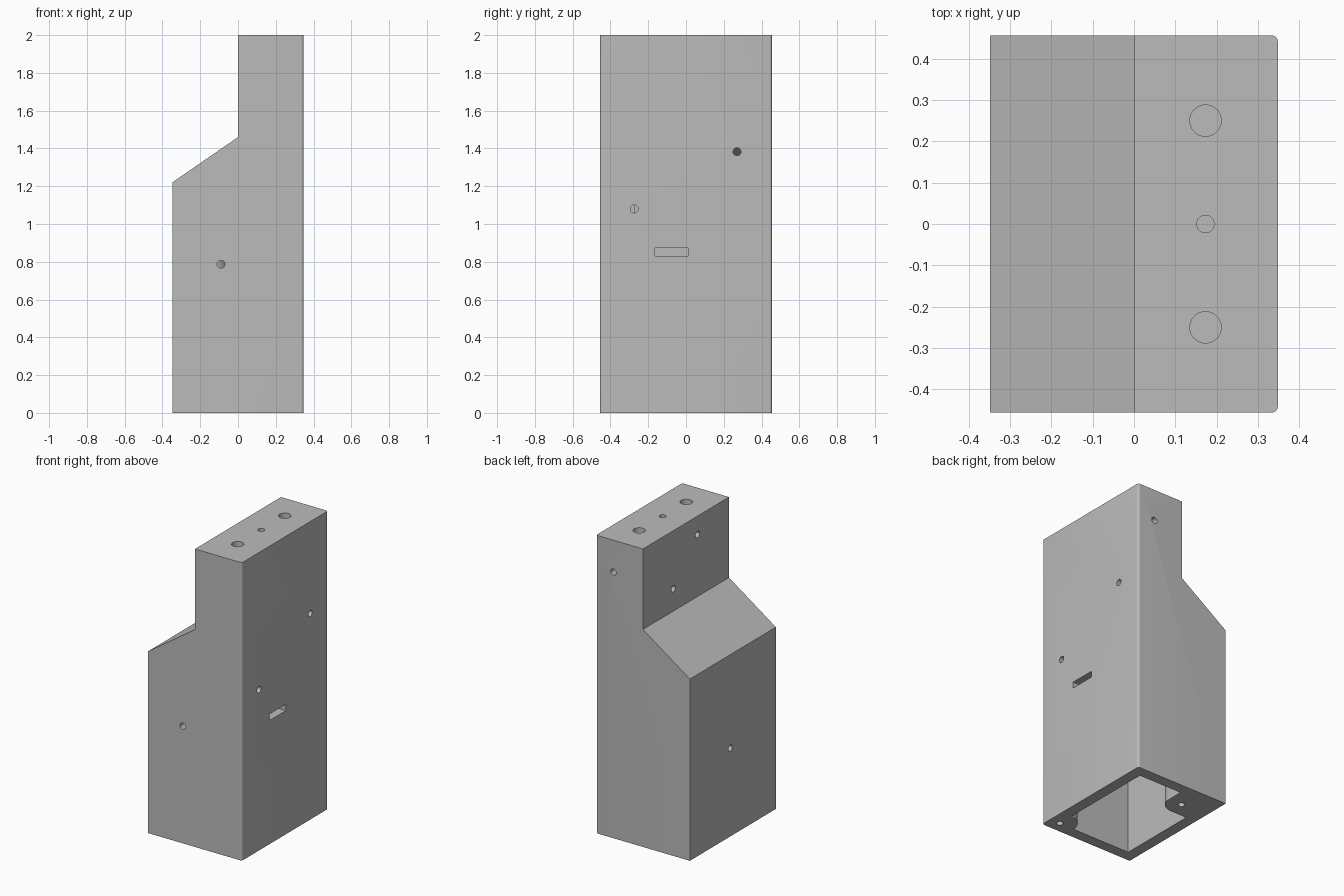
import bpy, bmesh
from math import sin, cos, pi, radians
from mathutils import Vector

cube = bpy.data.objects.get("Cube")
if cube:
    bpy.data.objects.remove(cube, do_unlink=True)

grey = bpy.data.materials.new("plain_grey")
grey.use_nodes = True
grey.diffuse_color = (0.5, 0.5, 0.5, 1)
grey.node_tree.nodes["Principled BSDF"].inputs["Base Color"].default_value = (0.5, 0.5, 0.5, 1)

HALF_X, HALF_Y, TOP, WALL = 0.348, 0.456, 2.0, 0.075
IN_X, IN_Y = HALF_X - WALL, HALF_Y - WALL


def prism(name, points, direction):
    """Extrude a flat outline of 3D points along a direction."""
    bm = bmesh.new()
    face = bm.faces.new([bm.verts.new(p) for p in points])
    new = bmesh.ops.extrude_face_region(bm, geom=[face])["geom"]
    verts = [v for v in new if isinstance(v, bmesh.types.BMVert)]
    bmesh.ops.translate(bm, verts=verts, vec=Vector(direction))
    bmesh.ops.recalc_face_normals(bm, faces=bm.faces)
    mesh = bpy.data.meshes.new(name)
    bm.to_mesh(mesh)
    bm.free()
    mesh.materials.append(grey)
    obj = bpy.data.objects.new(name, mesh)
    bpy.context.collection.objects.link(obj)
    return obj


def side_profile(name, xz, half_y):
    return prism(name, [(x, -half_y, z) for x, z in xz], (0, 2 * half_y, 0))


def drill(name, centre, axis, radius, depth):
    """Round cutter starting just outside the surface and going along axis."""
    axis = Vector(axis)
    u = axis.orthogonal().normalized()
    v = axis.cross(u)
    start = Vector(centre) - axis * 0.02
    ring = [start + radius * (u * cos(2 * pi * i / 32) + v * sin(2 * pi * i / 32))
            for i in range(32)]
    return prism(name, ring, axis * (depth + 0.02))


def cut(target, cutter):
    """Subtract a cutter from the target, then discard the cutter."""
    cutter.hide_render = True
    mod = target.modifiers.new("cut", 'BOOLEAN')
    mod.operation = 'DIFFERENCE'
    mod.solver = 'EXACT'
    mod.object = cutter
    bpy.context.view_layer.objects.active = target
    bpy.ops.object.modifier_apply(modifier=mod.name)
    bpy.data.objects.remove(cutter, do_unlink=True)


# Outer shell with a narrow neck and a sloped shoulder
housing = side_profile("housing", [(-HALF_X, 0), (HALF_X, 0), (HALF_X, TOP),
                                   (0, TOP), (0, 1.46), (-HALF_X, 1.22)], HALF_Y)

# Rounded upright edges on the +x side
bm = bmesh.new()
bm.from_mesh(housing.data)
edges = [e for e in bm.edges if all(v.co.x > HALF_X - 0.01 for v in e.verts)
         and abs(e.verts[0].co.z - e.verts[1].co.z) > 1]
bmesh.ops.bevel(bm, geom=edges, offset=0.015, segments=6, profile=0.5, affect='EDGES')
bm.to_mesh(housing.data)
bm.free()

# Cavity, open at the bottom, with two corner screw columns left standing
cavity = side_profile("cavity_cutter", [(-IN_X, -0.05), (IN_X, -0.05), (IN_X, TOP - WALL),
                                        (WALL, TOP - WALL), (WALL, 1.42),
                                        (-IN_X, 1.18)], IN_Y)
cut(cavity, drill("round_column", (IN_X, -IN_Y, -0.1), (0, 0, 1), 0.11, 2.2))
arc = [(-0.15 + 0.1 * sin(a), 0.27 - 0.1 * cos(a)) for a in (i * pi / 24 for i in range(13))]
outline = [(-0.32, 0.17)] + arc + [(-0.05, 0.43), (-0.32, 0.43)]
cut(cavity, prism("corner_column", [(x, y, -0.1) for x, y in outline], (0, 0, 2.2)))
cut(housing, cavity)

# Blind holes in the top
for y, r in ((-0.25, 0.038), (0, 0.021), (0.25, 0.038)):
    cut(housing, drill("top_hole", (0.173, y, TOP), (0, 0, -1), r, 0.05))

# Screw holes in the bottom of the columns
for x, y in ((IN_X, -IN_Y), (-0.15, 0.27)):
    cut(housing, drill("column_hole", (x, y, 0), (0, 0, 1), 0.021, 0.3))

# Holes through the side walls
wall_holes = [
    ((HALF_X, -0.274, 1.08), (-1, 0, 0)),
    ((HALF_X, 0.27, 1.383), (-1, 0, 0)),
    ((-HALF_X, 0.027, 0.593), (1, 0, 0)),
    ((0, 0.134, 1.61), (1, 0, 0)),
    ((0, -0.123, 1.876), (1, 0, 0)),
    ((-0.09, -HALF_Y, 0.787), (0, 1, 0)),
    ((0.22, HALF_Y, 1.786), (0, -1, 0)),
]
for centre, axis in wall_holes:
    cut(housing, drill("wall_hole", centre, axis, 0.021, WALL + 0.02))

# Slot in the +x wall
slot = [(HALF_X + 0.02, y, z) for y, z in
        ((-0.165, 0.83), (0.01, 0.83), (0.01, 0.872), (-0.165, 0.872))]
cut(housing, prism("slot", slot, (-WALL - 0.04, 0, 0)))

# Smooth the round walls, keep the edges sharp
bpy.ops.object.select_all(action='DESELECT')
housing.select_set(True)
bpy.context.view_layer.objects.active = housing
bpy.ops.object.shade_smooth_by_angle(angle=radians(30))
